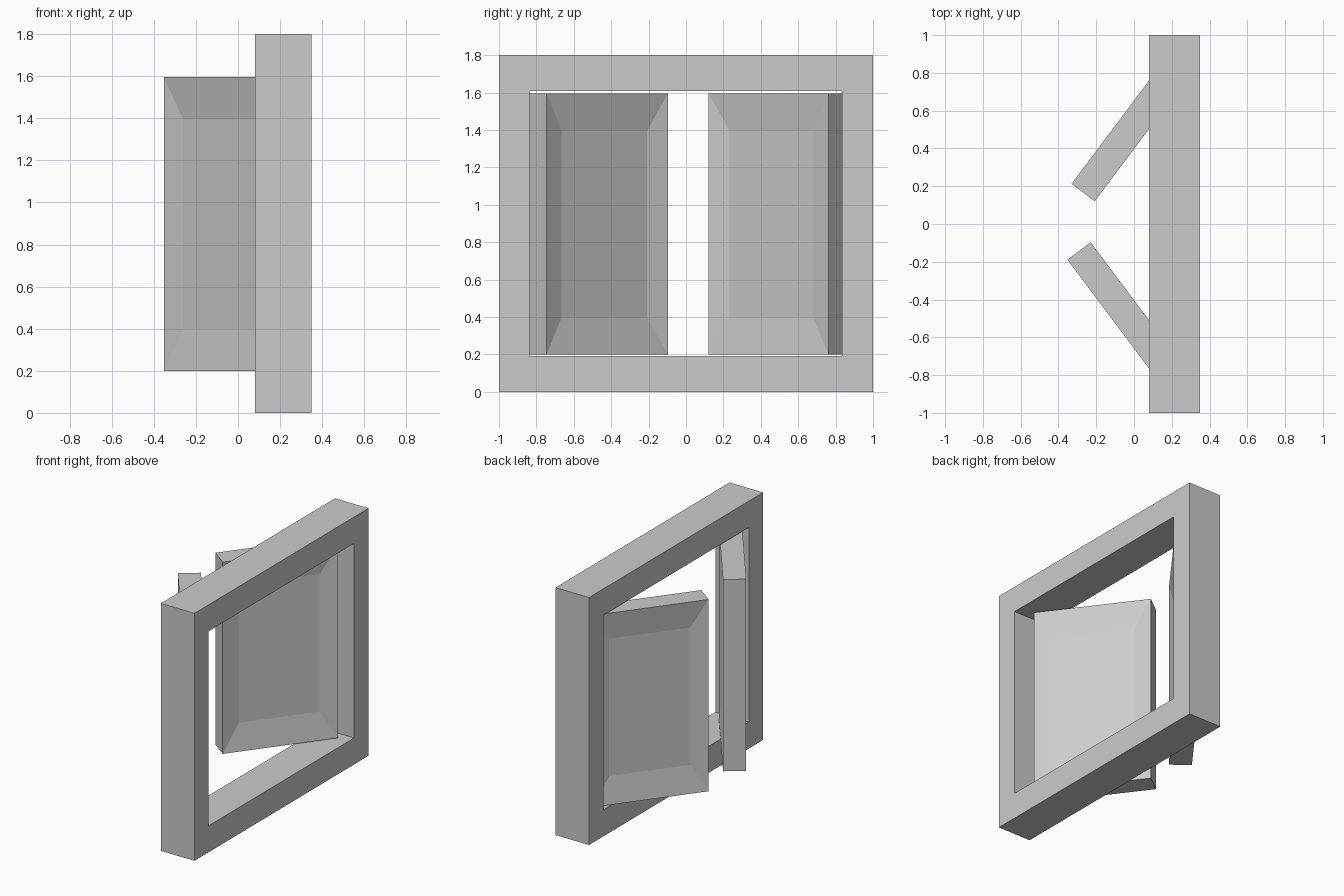
import bpy, bmesh
from mathutils import Vector

if "Cube" in bpy.data.objects:
    bpy.data.objects.remove(bpy.data.objects["Cube"])


def make_object(name, bm):
    bmesh.ops.recalc_face_normals(bm, faces=bm.faces)
    mesh = bpy.data.meshes.new(name)
    bm.to_mesh(mesh)
    bm.free()
    ob = bpy.data.objects.new(name, mesh)
    bpy.context.collection.objects.link(ob)
    return ob


def ring(bm, rect, place):
    a0, a1, z0, z1 = rect
    return [bm.verts.new(place(a, z)) for a, z in ((a0, z0), (a1, z0), (a1, z1), (a0, z1))]


def bridge(bm, r, s):
    for i in range(4):
        j = (i + 1) % 4
        bm.faces.new((r[i], r[j], s[j], s[i]))


# window frame: rectangular loop with an open centre
def window_frame():
    bm = bmesh.new()
    outer, opening = (-1, 1, 0, 1.8), (-0.836, 0.834, 0.193, 1.608)
    loops = [ring(bm, rect, lambda a, z, x=x: (x, a, z))
             for rect, x in ((outer, 0.08), (outer, 0.35), (opening, 0.35), (opening, 0.08))]
    for i in range(4):
        bridge(bm, loops[i], loops[(i + 1) % 4])
    make_object("window_frame", bm)


# shutter: slab with a shallow sloped recess on both faces
def shutter(name, free_corner, side, width):
    along = Vector((0.6, 0.8 * side, 0))
    out = Vector((-0.8, 0.6 * side, 0))
    base = Vector(free_corner)
    thick, depth, m, mz = 0.153, 0.025, 0.119, 0.198
    z0, z1 = 0.2, 1.595
    rim = (0, width, z0, z1)
    inset = (m, width - m, z0 + mz, z1 - mz)
    bm = bmesh.new()
    loops = [ring(bm, rect, lambda a, z, t=t: base + along * a + out * t + Vector((0, 0, z)))
             for rect, t in ((inset, depth), (rim, 0), (rim, thick), (inset, thick - depth))]
    for r, s in zip(loops, loops[1:]):
        bridge(bm, r, s)
    bm.faces.new(loops[0])
    bm.faces.new(loops[-1])
    make_object(name, bm)


window_frame()
shutter("shutter_back", (-0.208, 0.121, 0), 1, 0.8)
shutter("shutter_front", (-0.23, -0.097, 0), -1, 0.81)
